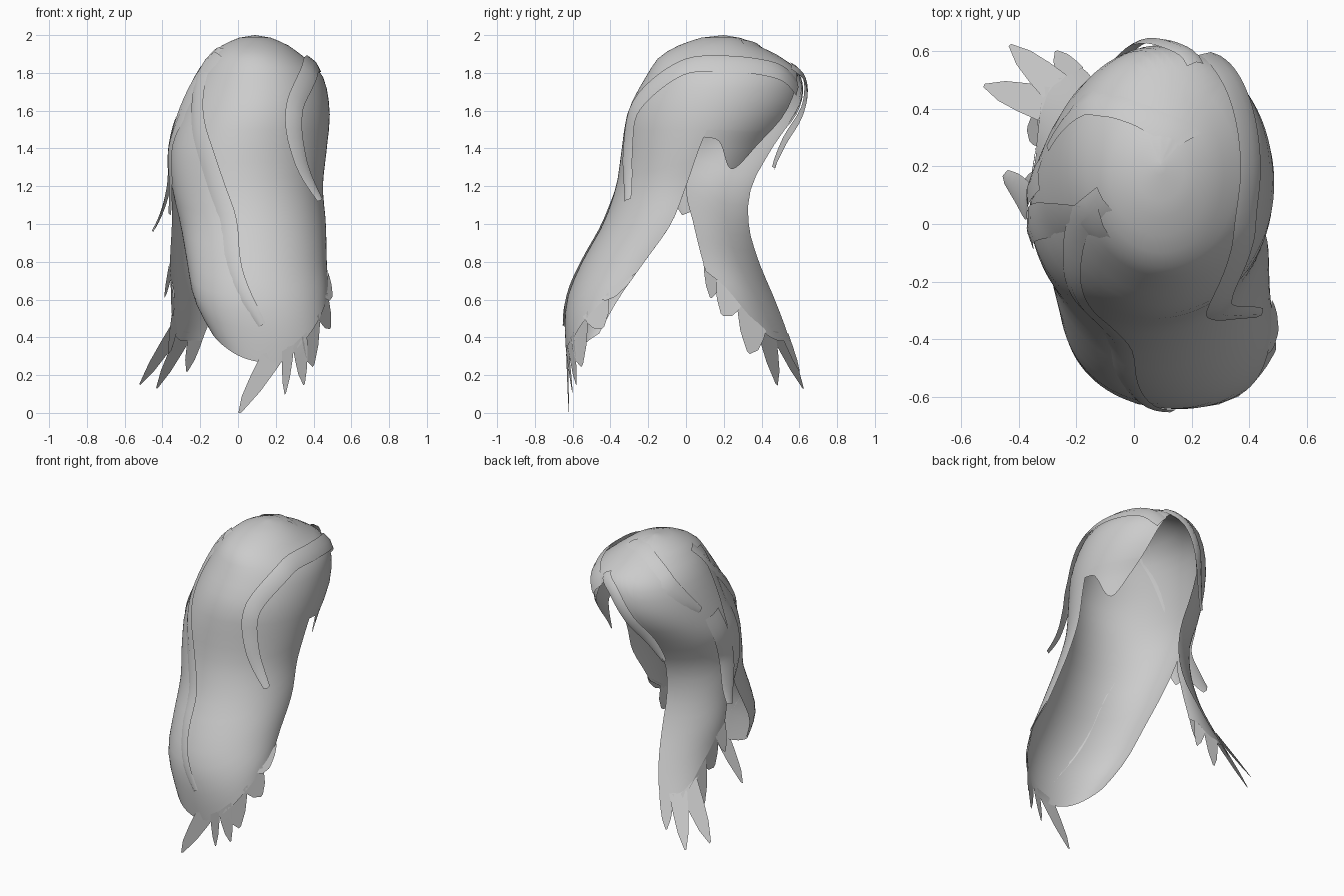
import bpy, bmesh, math
from mathutils import Vector

cube = bpy.data.objects.get("Cube")
if cube:
    bpy.data.objects.remove(cube)

grey = bpy.data.materials.new("hair grey")
grey.use_nodes = True
grey.diffuse_color = (0.6, 0.6, 0.6, 1)
grey.node_tree.nodes["Principled BSDF"].inputs["Base Color"].default_value = (0.6, 0.6, 0.6, 1)

# Horizontal sections: height, centre x, centre y, radius x, radius y
CROWN = [(2.0, .09, .2, 0, 0), (1.985, .09, .18, .09, .11), (1.95, .09, .17, .17, .2),
         (1.9, .095, .175, .235, .3), (1.8, .11, .2, .33, .4), (1.6, .09, .15, .395, .455),
         (1.4, .055, .07, .415, .41), (1.2, .05, 0, .4, .37)]
FRONT = CROWN + [(1.0, .08, -.08, .385, .36), (.8, .1, -.22, .37, .33),
                 (.6, .125, -.36, .355, .27), (.4, .165, -.47, .29, .17), (.2, .18, -.57, .17, .05)]
REAR = CROWN + [(1.0, .05, .04, .4, .31), (.8, .05, .09, .41, .315), (.6, 0, .16, .355, .33),
                (.4, -.08, .3, .3, .26), (.2, -.2, .42, .27, .19)]

# Lower edge height by angle
FRONT_EDGE = [(180, .42), (225, .3), (270, .27), (300, .33), (330, .5), (360, .7)]
REAR_EDGE = [(110, .38), (150, .42), (165, .65), (180, .75)]
FRINGE_EDGE = [(0, 1.46), (12, 1.44), (34, 1.29), (50, 1.47), (62, 1.68), (75, 1.8),
               (90, 1.74), (110, 1.5)]


def curve(keys, x):
    """Smooth interpolation through keys sorted by their first value."""
    keys = sorted(keys)
    x = min(max(x, keys[0][0]), keys[-1][0])
    i = next(k for k in range(len(keys) - 1) if x <= keys[k + 1][0])

    def slope(k, c):
        a, b = keys[max(k - 1, 0)], keys[min(k + 1, len(keys) - 1)]
        return (b[c] - a[c]) / (b[0] - a[0])
    a, b = keys[i], keys[i + 1]
    h = b[0] - a[0]
    t = (x - a[0]) / h
    out = []
    for c in range(1, len(a)):
        if h < .06:
            out.append(a[c] + (b[c] - a[c]) * t)
            continue
        out.append((2*t**3 - 3*t*t + 1) * a[c] + (t**3 - 2*t*t + t) * h * slope(i, c)
                   + (3*t*t - 2*t**3) * b[c] + (t**3 - t*t) * h * slope(i + 1, c))
    return out


def on_hair(profile, angle, z, lift=0):
    cx, cy, rx, ry = curve(profile, z)
    a = math.radians(angle)
    return Vector((cx + (rx + lift) * math.cos(a), cy + (ry + lift) * math.sin(a), z + lift * .3))


def add_grid(bm, columns):
    grid = [[bm.verts.new(p) for p in col] for col in columns]
    for a, b in zip(grid, grid[1:]):
        for i in range(len(a) - 1):
            bm.faces.new((a[i], a[i + 1], b[i + 1], b[i]))


def finish(name, bm):
    bmesh.ops.remove_doubles(bm, verts=bm.verts, dist=.0004)
    bmesh.ops.recalc_face_normals(bm, faces=bm.faces)
    mesh = bpy.data.meshes.new(name)
    bm.to_mesh(mesh)
    bm.free()
    mesh.materials.append(grey)
    ob = bpy.data.objects.new(name, mesh)
    bpy.context.collection.objects.link(ob)
    bpy.ops.object.select_all(action='DESELECT')
    ob.select_set(True)
    bpy.context.view_layer.objects.active = ob
    bpy.ops.object.shade_smooth_by_angle(angle=math.radians(60))


def add_shell(bm, profile, edge, start, end, steps):
    """Hair sheet hanging from the crown between two angles."""
    columns = []
    for k in range(steps + 1):
        angle = start + (end - start) * k / steps
        low = curve(edge, angle)[0]
        split = max(1.5, low)
        zs = [2 - (2 - split) * (i / 12) ** 2 for i in range(13)]
        zs += [split + (low - split) * i / 14 for i in range(1, 15)]
        columns.append([on_hair(profile, angle, z) for z in zs])
    add_grid(bm, columns)


def add_tip(bm, profile, edge, start, end, tip):
    """Pointed lock growing out of the lower edge."""
    tip = Vector(tip)
    a, b = (on_hair(profile, ang, curve(edge, ang)[0] + .04, .004) for ang in (start, end))
    columns = [[], []]
    for t, width in ((0, 1), (.35, .85), (.7, .6), (1, .1)):
        mid = ((a + b) / 2).lerp(tip, t)
        columns[0].append(mid + (a - b) / 2 * width)
        columns[1].append(mid + (b - a) / 2 * width)
    add_grid(bm, columns)


def strand(name, profile, path, width, lift, end_lift):
    """Flat ribbon lying over the hair; path holds angle and height."""
    keys = [(i, *p) for i, p in enumerate(path)]
    n = 6 * (len(path) - 1)
    mids = []
    for i in range(n + 1):
        angle, z = curve(keys, i / 6)
        mids.append(on_hair(profile, angle, z, lift + (end_lift - lift) * (i / n) ** 3))
    columns = [[], [], []]
    for i, p in enumerate(mids):
        along = (mids[min(i + 1, n)] - mids[max(i - 1, 0)]).normalized()
        cx, cy = curve(profile, p.z)[:2]
        out = Vector((p.x - cx, p.y - cy, max(0, p.z - 1.6))).normalized()
        side = along.cross(out).normalized() * width / 2 * (1 - .6 * (i / n) ** 6)
        for col, s in zip(columns, (-1, 0, 1)):
            col.append(p + side * s - out * (.012 * abs(s)))
    bm = bmesh.new()
    add_grid(bm, columns)
    finish(name, bm)


# Main hair: front curtain, rear lock and side fringe joined at the crown
bm = bmesh.new()
add_shell(bm, FRONT, FRONT_EDGE, 180, 360, 48)
add_shell(bm, REAR, REAR_EDGE, 110, 180, 20)
add_shell(bm, CROWN, FRINGE_EDGE, 0, 110, 36)
finish("main_hair", bm)

# Ragged tips of the front curtain
bm = bmesh.new()
for start, end, tip in [(340, 360, (.5, -.37, .62)), (325, 345, (.49, -.44, .45)),
                        (306, 330, (.4, -.55, .25)), (296, 312, (.35, -.58, .15)),
                        (284, 298, (.25, -.6, .1)), (258, 296, (.01, -.62, 0))]:
    add_tip(bm, FRONT, FRONT_EDGE, start, end, tip)
finish("front_tips", bm)

# Ragged tips of the rear lock
bm = bmesh.new()
for start, end, tip in [(168, 180, (-.39, .13, .61)), (158, 170, (-.35, .19, .52)),
                        (146, 160, (-.37, .33, .32)), (136, 154, (-.52, .48, .15)),
                        (122, 144, (-.43, .62, .13)), (110, 128, (-.27, .6, .22))]:
    add_tip(bm, REAR, REAR_EDGE, start, end, tip)
finish("rear_tips", bm)

# Loose strands over the surface
strand("front_strand", FRONT, [(200, 1.93), (220, 1.6), (239, 1.35), (250, 1.05),
                               (251, .75), (265, .46)], .1, .016, .012)
strand("side_strand", FRONT, [(425, 1.72), (405, 1.81), (365, 1.85), (325, 1.82), (300, 1.62),
                              (306, 1.35), (322, 1.1)], .11, .018, .09)
strand("right_strand", REAR, [(215, 1.9), (200, 1.65), (190, 1.4), (184, 1.05)], .13, .012, .02)
strand("flick_strand", REAR, [(174, 1.55), (171, 1.35), (168, 1.15), (165, .93)], .13, .012, .12)
strand("rear_strand", REAR, [(70, 1.84), (92, 1.74), (106, 1.5), (114, 1.26)], .07, .02, .12)
strand("crown_strand", CROWN, [(45, 1.97), (100, 1.95), (140, 1.85), (165, 1.6)], .12, .012, .012)
